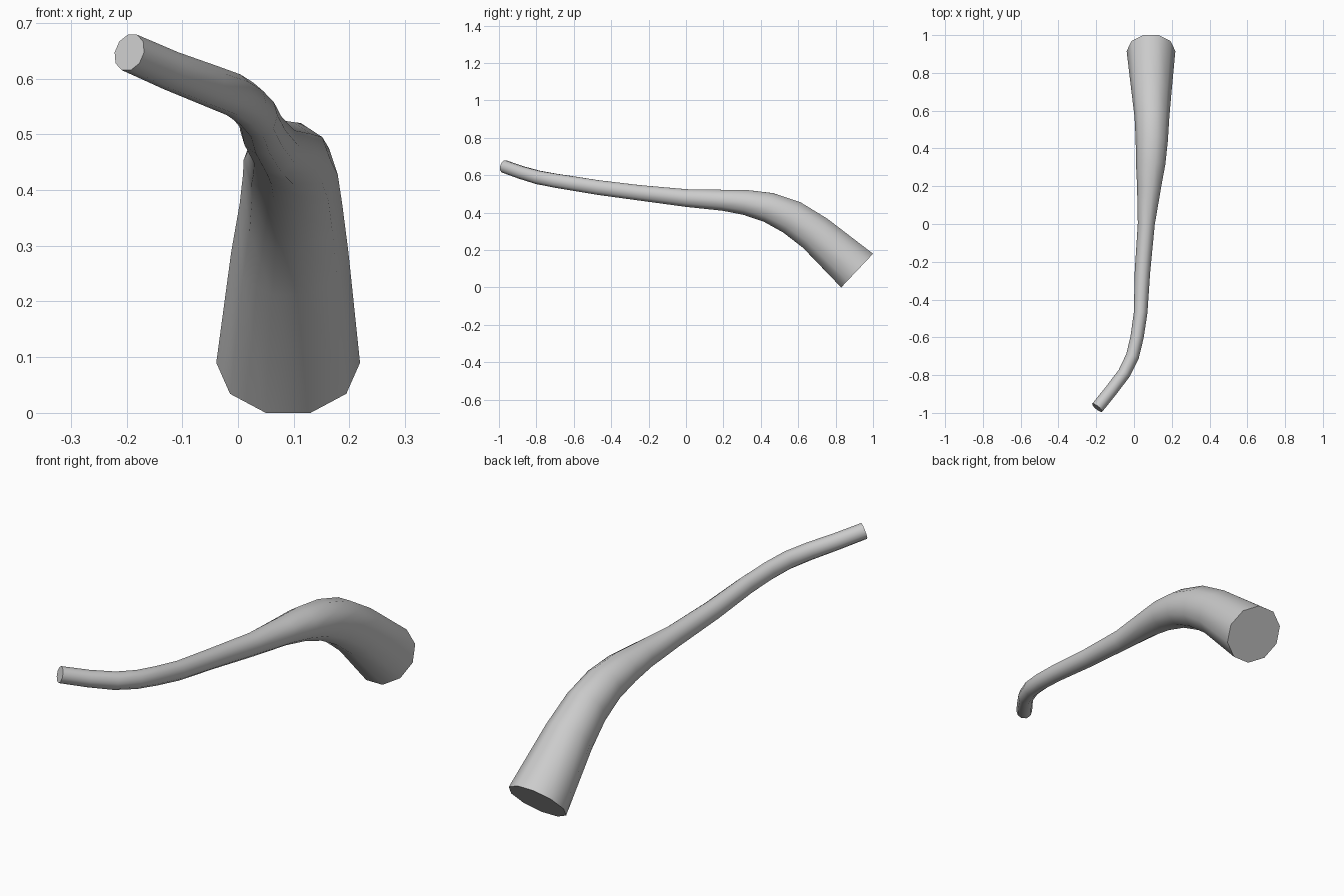
import bpy, bmesh, math
from mathutils import Vector

if "Cube" in bpy.data.objects:
    bpy.data.objects.remove(bpy.data.objects["Cube"])

SIDES = 10

# Stations along the handle: centre x, y, z, half width, half height
STATIONS = [
    (-.195, -.973, .647, .034, .033),
    (-.120, -.880, .614, .034, .034),
    (-.052, -.790, .588, .034, .036),
    (-.008, -.700, .571, .035, .037),
    (.016, -.600, .555, .035, .038),
    (.035, -.470, .534, .036, .039),
    (.045, -.250, .506, .041, .041),
    (.065, .000, .478, .045, .047),
    (.080, .200, .466, .064, .056),
    (.088, .320, .454, .078, .067),
    (.094, .440, .428, .085, .080),
    (.095, .565, .375, .092, .093),
    (.093, .690, .290, .105, .101),
    (.090, .915, .090, .129, .124),
]


def loft(name, stations, sides):
    """Skin elliptical rings set square to the path, with flat end caps."""
    bm = bmesh.new()
    centres = [Vector(s[:3]) for s in stations]
    last = len(centres) - 1
    rings = []
    for i, (c, s) in enumerate(zip(centres, stations)):
        tangent = (centres[min(i + 1, last)] - centres[max(i - 1, 0)]).normalized()
        if i == last:
            tangent = Vector((0, .727, -.687))  # slanted cut of the wide end
        side = tangent.cross(Vector((0, 0, 1))).normalized()
        up = side.cross(tangent)
        w, h = s[3], s[4] / math.sin(math.radians(72))
        # squash the tips so top and bottom edges reach the full height
        ring = []
        for k in range(sides):
            a = 2 * math.pi * k / sides
            ring.append(bm.verts.new(c + side * w * math.cos(a) + up * h * math.sin(a)))
        rings.append(ring)
    for r0, r1 in zip(rings, rings[1:]):
        for k in range(sides):
            n = (k + 1) % sides
            bm.faces.new((r0[k], r0[n], r1[n], r1[k]))
    bm.faces.new(rings[0])
    bm.faces.new(rings[-1])
    bmesh.ops.recalc_face_normals(bm, faces=bm.faces)
    mesh = bpy.data.meshes.new(name)
    bm.to_mesh(mesh)
    bm.free()
    obj = bpy.data.objects.new(name, mesh)
    bpy.context.collection.objects.link(obj)
    return obj


# Curved tapering handle
handle = loft("curved_handle", STATIONS, SIDES)
bpy.context.view_layer.objects.active = handle
handle.select_set(True)
bpy.ops.object.shade_smooth_by_angle(angle=math.radians(45))
